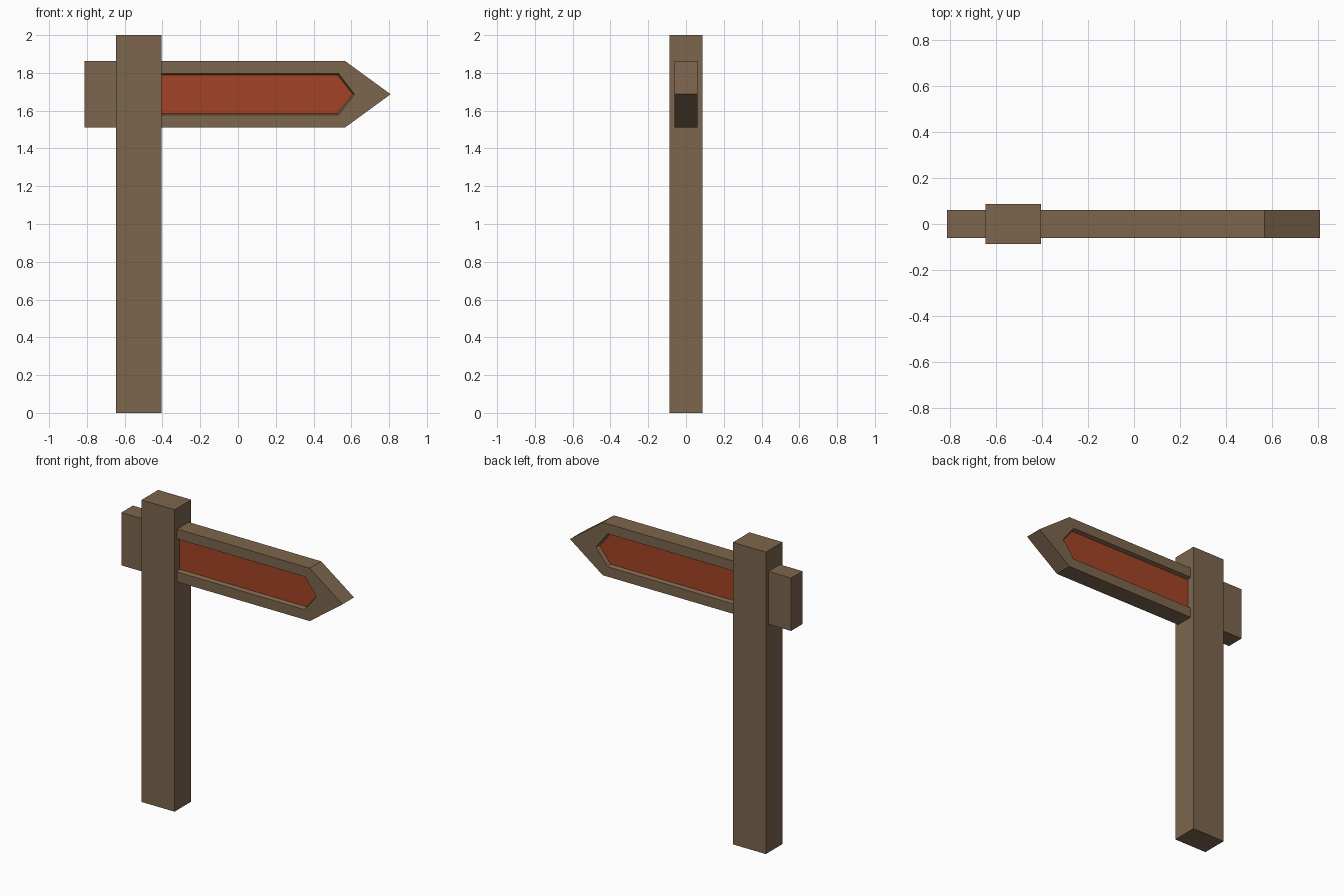
import bpy, bmesh

if "Cube" in bpy.data.objects:
    bpy.data.objects.remove(bpy.data.objects["Cube"])


def material(name, rgb):
    m = bpy.data.materials.new(name)
    m.diffuse_color = (*rgb, 1)
    m.use_nodes = True
    m.node_tree.nodes["Principled BSDF"].inputs["Base Color"].default_value = m.diffuse_color
    return m


wood = material("brown_wood", (0.205, 0.133, 0.074))
paint = material("rust_red", (0.361, 0.056, 0.018))


def finish(name, bm, mats):
    bmesh.ops.recalc_face_normals(bm, faces=bm.faces)
    mesh = bpy.data.meshes.new(name)
    bm.to_mesh(mesh)
    bm.free()
    for m in mats:
        mesh.materials.append(m)
    obj = bpy.data.objects.new(name, mesh)
    bpy.context.collection.objects.link(obj)
    return obj


# Upright post
bm = bmesh.new()
bmesh.ops.create_cube(bm, size=1)
for v in bm.verts:
    v.co = (v.co.x * 0.242 - 0.525, v.co.y * 0.174, v.co.z * 2 + 1)
finish("post", bm, [wood])


# Arrow board: arrow outlines bridged from front panel floor to back panel floor
def arrow(bm, y, left, shoulder, tip, half):
    z = 1.687
    pts = [(left, z - half), (shoulder, z - half), (tip, z),
           (shoulder, z + half), (left, z + half)]
    return [bm.verts.new((px, y, pz)) for px, pz in pts]


outer = (-0.812, 0.568, 0.808, 0.175)
rim = (-0.50, 0.533, 0.617, 0.109)
floor = (-0.49, 0.528, 0.608, 0.101)
T, D = 0.06, 0.025  # half thickness, recess depth
bm = bmesh.new()
loops = [arrow(bm, y, *shape) for y, shape in (
    (-T + D, floor), (-T, rim), (-T, outer),
    (T, outer), (T, rim), (T - D, floor))]
for a, b in zip(loops, loops[1:]):
    for i in range(5):
        j = (i + 1) % 5
        bm.faces.new((a[i], a[j], b[j], b[i]))
# Painted recessed panels on both sides
for loop in (loops[0], loops[-1]):
    bm.faces.new(loop).material_index = 1
finish("arrow_board", bm, [wood, paint])
